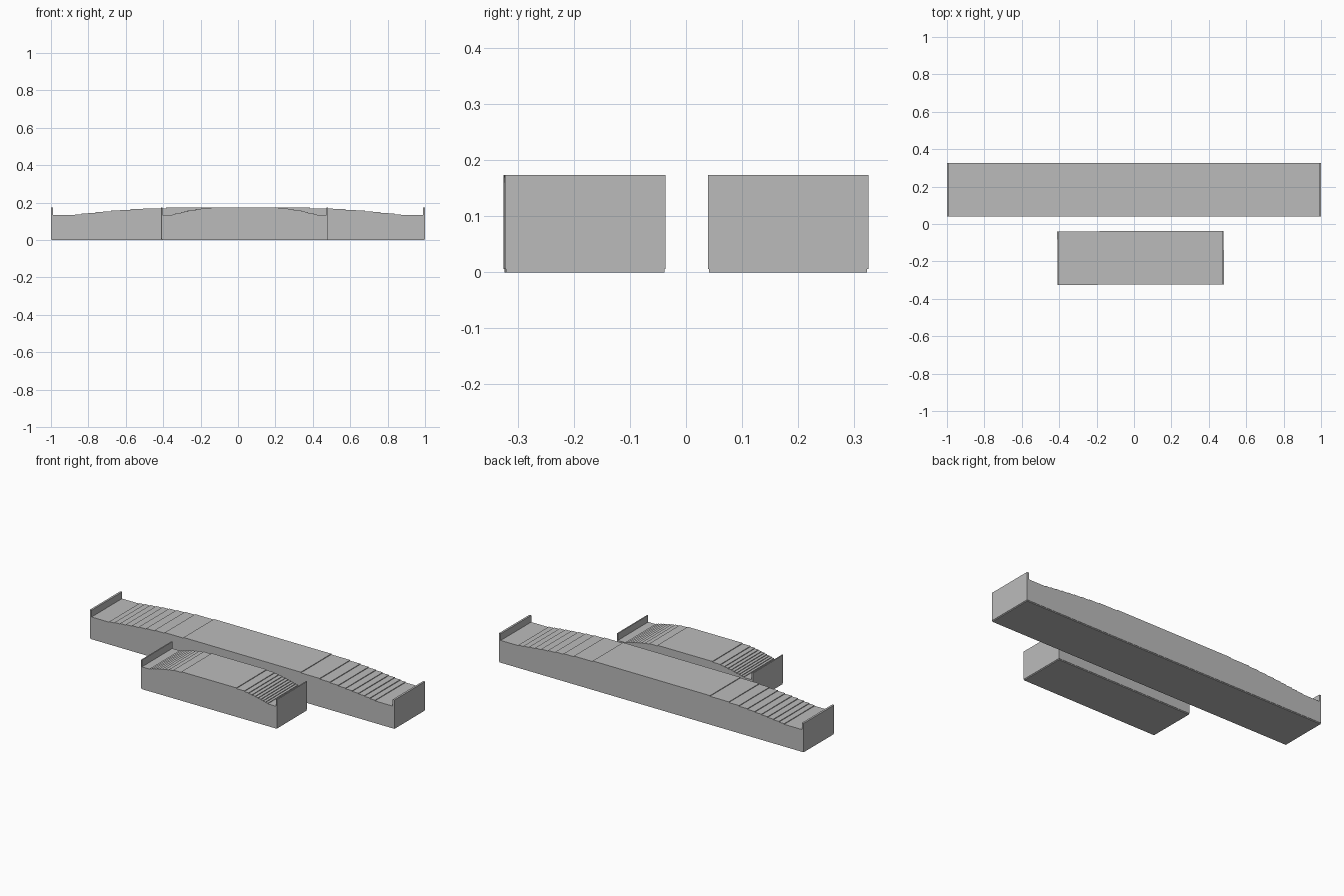
import bpy, bmesh, math

if "Cube" in bpy.data.objects:
    bpy.data.objects.remove(bpy.data.objects["Cube"])

grey = bpy.data.materials.new("plain grey")
grey.use_nodes = True
colour = (0.5, 0.5, 0.5, 1)
grey.diffuse_color = colour
grey.node_tree.nodes["Principled BSDF"].inputs["Base Color"].default_value = colour

TOP, LOW, BASE = 0.173, 0.133, 0.006
DEPTH = 0.286
STEPS = 10


def half_profile(half, flat, run, lip):
    """Top outline from the middle out to one end: crown, steps, lip."""
    points = []
    rise = (TOP - LOW) / STEPS
    for k in range(STEPS):
        x = flat + run * (k / STEPS) ** 0.625
        z = TOP - k * rise
        points += [(x, z), (x, z - rise)]
    return points + [(half - lip, LOW), (half - lip, TOP), (half, TOP), (half, BASE)]


def prism(name, outline, depth, location, turn):
    """Extrude an x-z outline along y."""
    bm = bmesh.new()
    face = bm.faces.new([bm.verts.new((x, -depth / 2, z)) for x, z in outline])
    grown = bmesh.ops.extrude_face_region(bm, geom=[face])["geom"]
    bmesh.ops.translate(bm, vec=(0, depth, 0),
                        verts=[v for v in grown if isinstance(v, bmesh.types.BMVert)])
    bmesh.ops.recalc_face_normals(bm, faces=bm.faces)
    mesh = bpy.data.meshes.new(name)
    bm.to_mesh(mesh)
    bm.free()
    mesh.materials.append(grey)
    obj = bpy.data.objects.new(name, mesh)
    obj.location = location
    obj.rotation_euler.z = turn
    bpy.context.collection.objects.link(obj)


def platform(name, centre, half, flat, run, lip, turn=0):
    # Stepped body with a raised lip at each end
    right = half_profile(half, flat, run, lip)
    left = [(-x, z) for x, z in reversed(right)]
    prism(name + "_body", left + right, DEPTH, centre, turn)
    # Slightly inset base plate
    h = half - 0.002
    plate = [(-h, 0), (-h, BASE), (h, BASE), (h, 0)]
    prism(name + "_base", plate, DEPTH - 0.004, centre, turn)


platform("long_platform", (0, 0.182, 0), 1.0, 0.385, 0.52, 0.012)
platform("short_platform", (0.035, -0.181, 0), 0.445, 0.18, 0.22, 0.007, math.radians(0.2))
